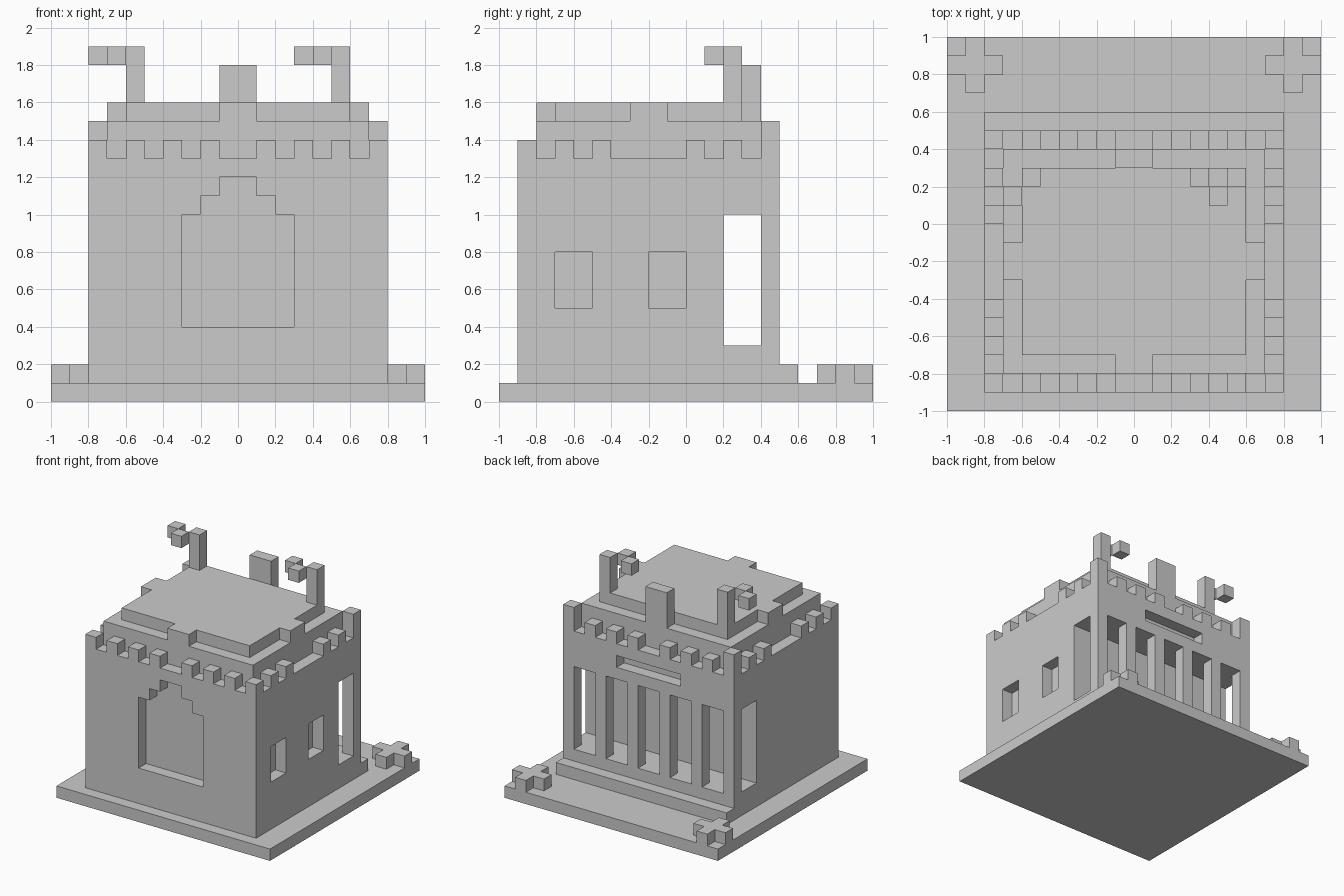
import bpy, bmesh

if "Cube" in bpy.data.objects:
    bpy.data.objects.remove(bpy.data.objects["Cube"])


def boxes(name, spans):
    """One object made of boxes, each (x0, x1, y0, y1, z0, z1)."""
    bm = bmesh.new()
    for x0, x1, y0, y1, z0, z1 in spans:
        vs = bmesh.ops.create_cube(bm, size=1)["verts"]
        for v in vs:
            v.co.x = x1 if v.co.x > 0 else x0
            v.co.y = y1 if v.co.y > 0 else y0
            v.co.z = z1 if v.co.z > 0 else z0
    return finish(name, bm)


def prism_y(name, profile, y0, y1):
    """Extrude an x-z profile along y."""
    bm = bmesh.new()
    face = bm.faces.new([bm.verts.new((x, y0, z)) for x, z in profile])
    new = bmesh.ops.extrude_face_region(bm, geom=[face])["geom"]
    for v in new:
        if isinstance(v, bmesh.types.BMVert):
            v.co.y = y1
    bmesh.ops.recalc_face_normals(bm, faces=bm.faces)
    return finish(name, bm)


def finish(name, bm):
    me = bpy.data.meshes.new(name)
    bm.to_mesh(me)
    bm.free()
    ob = bpy.data.objects.new(name, me)
    bpy.context.collection.objects.link(ob)
    return ob


def cut(target, cutter):
    cutter.hide_render = True
    mod = target.modifiers.new("cut", 'BOOLEAN')
    mod.operation = 'DIFFERENCE'
    mod.solver = 'EXACT'
    mod.object = cutter
    bpy.context.view_layer.objects.active = target
    bpy.ops.object.modifier_apply(modifier=mod.name)
    bpy.data.objects.remove(cutter)


# Ground plate and rear step
boxes("ground_plate", [(-1, 1, -1, 1, 0, 0.1)])
boxes("rear_step", [(-0.8, 0.8, 0.5, 0.6, 0.1, 0.2)])

# Main building, with a porch passage running through it near the rear
body = boxes("building", [(-0.8, 0.8, -0.9, 0.5, 0.1, 1.3)])
cut(body, boxes("porch_cutter", [(-1, 1, 0.2, 0.4, 0.3, 1.0)]))

# Five rear openings leave a row of columns
for i in range(5):
    x = -0.6 + 0.3 * i
    cut(body, boxes("opening_cutter", [(x - 0.1, x + 0.1, 0.35, 0.6, 0.3, 1.0)]))

# Rear slot above the columns, and two windows on the right side
cut(body, boxes("slot_cutter", [(-0.3, 0.3, 0.4, 0.6, 1.1, 1.2)]))
for y in (-0.7, -0.2):
    cut(body, boxes("window_cutter", [(0.7, 0.9, y, y + 0.2, 0.5, 0.8)]))

# Stepped arch recess on the front
half = [(0.3, 0.4), (0.3, 1.0), (0.2, 1.0), (0.2, 1.1), (0.1, 1.1), (0.1, 1.2)]
arch = half + [(-x, z) for x, z in reversed(half)]
cut(body, prism_y("arch_cutter", arch, -1.0, -0.8))

# Battlements around the wall top
teeth = []
for s in (-1, 1):
    for i in range(4):
        xs = sorted((s * (0.1 + 0.2 * i), s * (0.2 + 0.2 * i)))
        if i < 3:
            xs_back = xs
            teeth.append((*xs_back, 0.4, 0.5, 1.3, 1.4))
        x0, x1 = xs
        if i == 3:
            x0, x1 = sorted((s * 0.7, s * 0.8))
        teeth.append((x0, x1, -0.9, -0.8, 1.3, 1.4))
    x0, x1 = sorted((s * 0.7, s * 0.8))
    for y in (-0.7, -0.5, 0.0, 0.2):
        teeth.append((x0, x1, y, y + 0.1, 1.3, 1.4))
    teeth.append((x0, x1, 0.4, 0.5, 1.3, 1.5))
boxes("battlements", teeth)

# Roof: lower block, upper slab and its three tabs
boxes("roof_block", [(-0.7, 0.7, -0.8, 0.4, 1.3, 1.5)])
boxes("roof_slab", [(-0.6, 0.6, -0.7, 0.3, 1.5, 1.6),
                    (-0.1, 0.1, -0.8, -0.7, 1.5, 1.6),
                    (-0.7, -0.6, -0.3, -0.1, 1.5, 1.6),
                    (0.6, 0.7, -0.3, -0.1, 1.5, 1.6)])
boxes("rear_crest", [(-0.1, 0.1, 0.3, 0.4, 1.5, 1.8)])

# Two poles, each with a rippling flag of two cubes
for name, x in (("left", -0.6), ("right", 0.5)):
    boxes(name + "_flag_pole", [(x, x + 0.1, 0.2, 0.3, 1.6, 1.9)])
    boxes(name + "_flag", [(x - 0.1, x, 0.1, 0.2, 1.8, 1.9),
                           (x - 0.2, x - 0.1, 0.2, 0.3, 1.8, 1.9)])

# Cross-shaped shrubs at the rear corners
for name, c in (("left", -0.85), ("right", 0.85)):
    boxes(name + "_shrub", [(c - 0.15, c + 0.15, 0.8, 0.9, 0.1, 0.2),
                            (c - 0.05, c + 0.05, 0.7, 0.8, 0.1, 0.2),
                            (c - 0.05, c + 0.05, 0.9, 1.0, 0.1, 0.2)])
